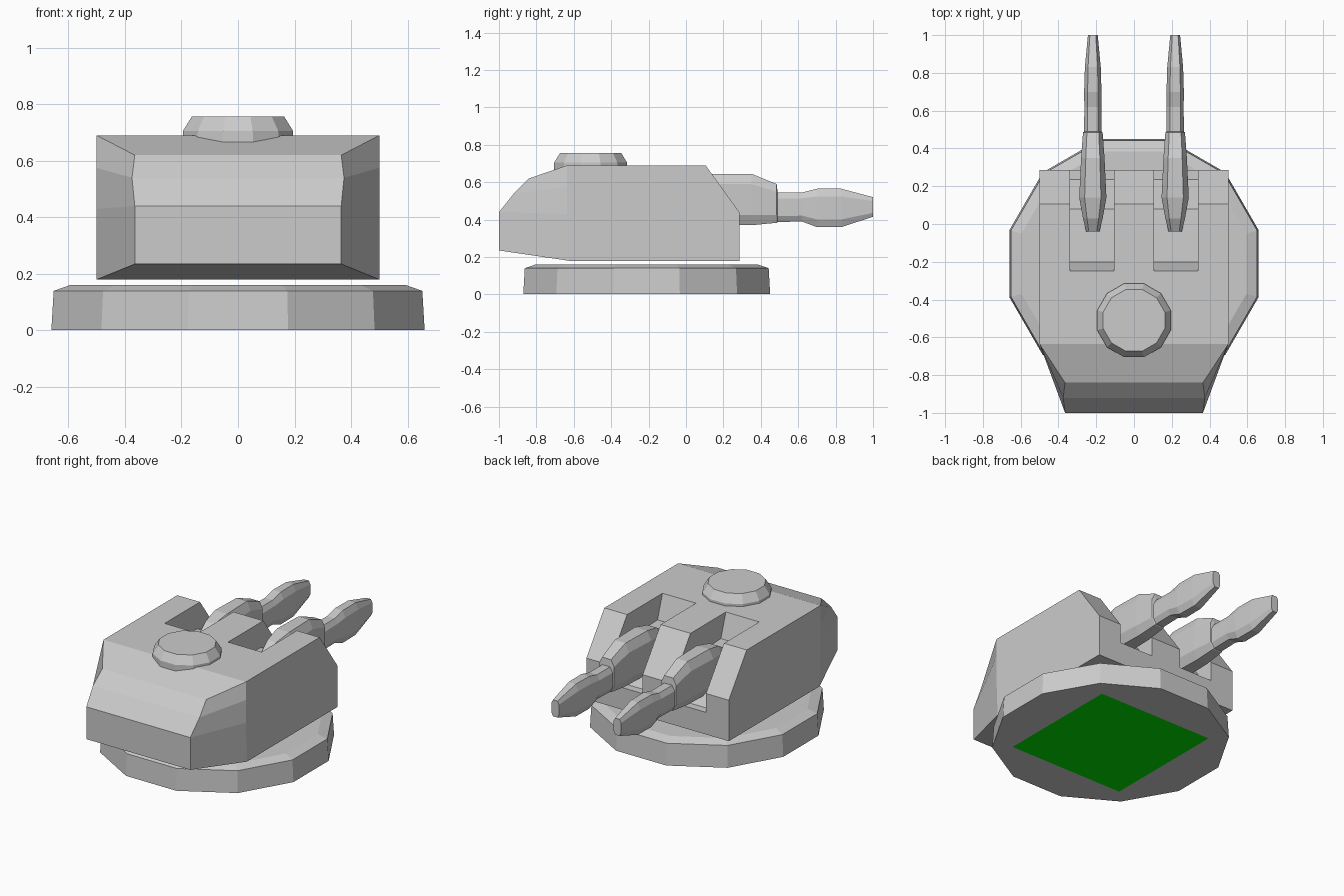
import bpy, bmesh, math

if "Cube" in bpy.data.objects:
    bpy.data.objects.remove(bpy.data.objects["Cube"])


def make(name, verts, faces):
    """Mesh object from points and faces with outward normals."""
    bm = bmesh.new()
    vs = [bm.verts.new(v) for v in verts]
    for f in faces:
        bm.faces.new([vs[i] for i in f])
    bmesh.ops.recalc_face_normals(bm, faces=bm.faces[:])
    me = bpy.data.meshes.new(name)
    bm.to_mesh(me)
    bm.free()
    ob = bpy.data.objects.new(name, me)
    bpy.context.collection.objects.link(ob)
    return ob


def loft(name, rings):
    """Closed, capped skin through rings of equal point count."""
    n = len(rings[0])
    verts = [p for r in rings for p in r]
    faces = [list(range(n)), list(range(len(verts) - n, len(verts)))]
    for k in range(len(rings) - 1):
        for i in range(n):
            j = (i + 1) % n
            faces.append([k * n + i, k * n + j, (k + 1) * n + j, (k + 1) * n + i])
    return make(name, verts, faces)


def disc(name, cy, levels, n=12):
    """Stepped twelve-sided disc; levels are (apothem, z)."""
    rings = []
    for a, z in levels:
        r = a / math.cos(math.pi / n)
        angs = [(i + 0.5) * 2 * math.pi / n for i in range(n)]
        rings.append([(r * math.cos(t), cy + r * math.sin(t), z) for t in angs])
    return loft(name, rings)


# base ring and roof hatch
disc("base_ring", -0.21, [(0.66, 0.002), (0.652, 0.14), (0.595, 0.16)])
disc("roof_hatch", -0.51, [(0.195, 0.62), (0.195, 0.705), (0.163, 0.757)])

# green square under the base
s, cy = 0.40, -0.21
plate = make("green_underplate",
             [(-s, cy - s, 0), (-s, cy + s, 0), (s, cy + s, 0), (s, cy - s, 0)],
             [[0, 1, 2, 3]])
if plate.data.polygons[0].normal.z > 0:
    plate.data.flip_normals()
green = bpy.data.materials.new("green")
green.diffuse_color = (0.0, 0.8, 0.0, 1)
green.use_nodes = True
green.node_tree.nodes["Principled BSDF"].inputs["Base Color"].default_value = green.diffuse_color
plate.data.materials.append(green)

# turret housing: half outline (0-8) plus two points on the side crease
half = [(0.5, 0.285, 0.18), (0.5, 0.285, 0.44), (0.5, 0.105, 0.69),
        (0.5, -0.635, 0.69), (0.365, -0.84, 0.62), (0.375, -0.92, 0.54),
        (0.365, -1.0, 0.44), (0.365, -1.0, 0.235), (0.5, -0.625, 0.18),
        (0.5, -0.635, 0.575), (0.5, -0.635, 0.43)]
m = len(half)
verts = half + [(-x, y, z) for x, y, z in half]
faces = [[i, (i + 1) % 9, (i + 1) % 9 + m, i + m] for i in range(9)]
for f in ([0, 1, 2, 3, 9, 10, 8], [3, 4, 5, 9], [9, 5, 6, 10], [10, 6, 7, 8]):
    faces += [f, [i + m for i in f]]
housing = make("turret_housing", verts, faces)

# gun slots cut into the housing
slot = [(-0.28, 0.78), (-0.20, 0.54), (0.08, 0.53), (0.235, 0.32),
        (0.40, 0.32), (0.40, 0.78)]
# gun sections: y, half width, top z, bottom z
gun = [(-0.04, 0.035, 0.58, 0.45), (0.03, 0.052, 0.62, 0.40),
       (0.14, 0.072, 0.645, 0.37), (0.35, 0.062, 0.645, 0.37),
       (0.485, 0.052, 0.59, 0.383), (0.49, 0.046, 0.545, 0.387),
       (0.62, 0.045, 0.545, 0.39), (0.70, 0.046, 0.565, 0.36),
       (0.83, 0.042, 0.565, 0.36), (1.0, 0.026, 0.52, 0.415)]

for side, sx in (("left", -1), ("right", 1)):
    cutter = loft(side + "_slot_cutter",
                  [[(sx * x, y, z) for y, z in slot] for x in (0.105, 0.34)])
    cutter.hide_render = True
    cutter.hide_viewport = True
    mod = housing.modifiers.new(side + "_slot", 'BOOLEAN')
    mod.operation = 'DIFFERENCE'
    mod.solver = 'EXACT'
    mod.object = cutter

    # gun with eight-sided, upright cross-section
    rings = []
    for y, w, zt, zb in gun:
        c, h = (zt + zb) / 2, (zt - zb) / 2
        oct_pts = [(0.6, 1), (1, 0.6), (1, -0.6), (0.6, -1),
                   (-0.6, -1), (-1, -0.6), (-1, 0.6), (-0.6, 1)]
        rings.append([(sx * 0.218 + w * a, y, c + h * b) for a, b in oct_pts])
    loft(side + "_gun", rings)
